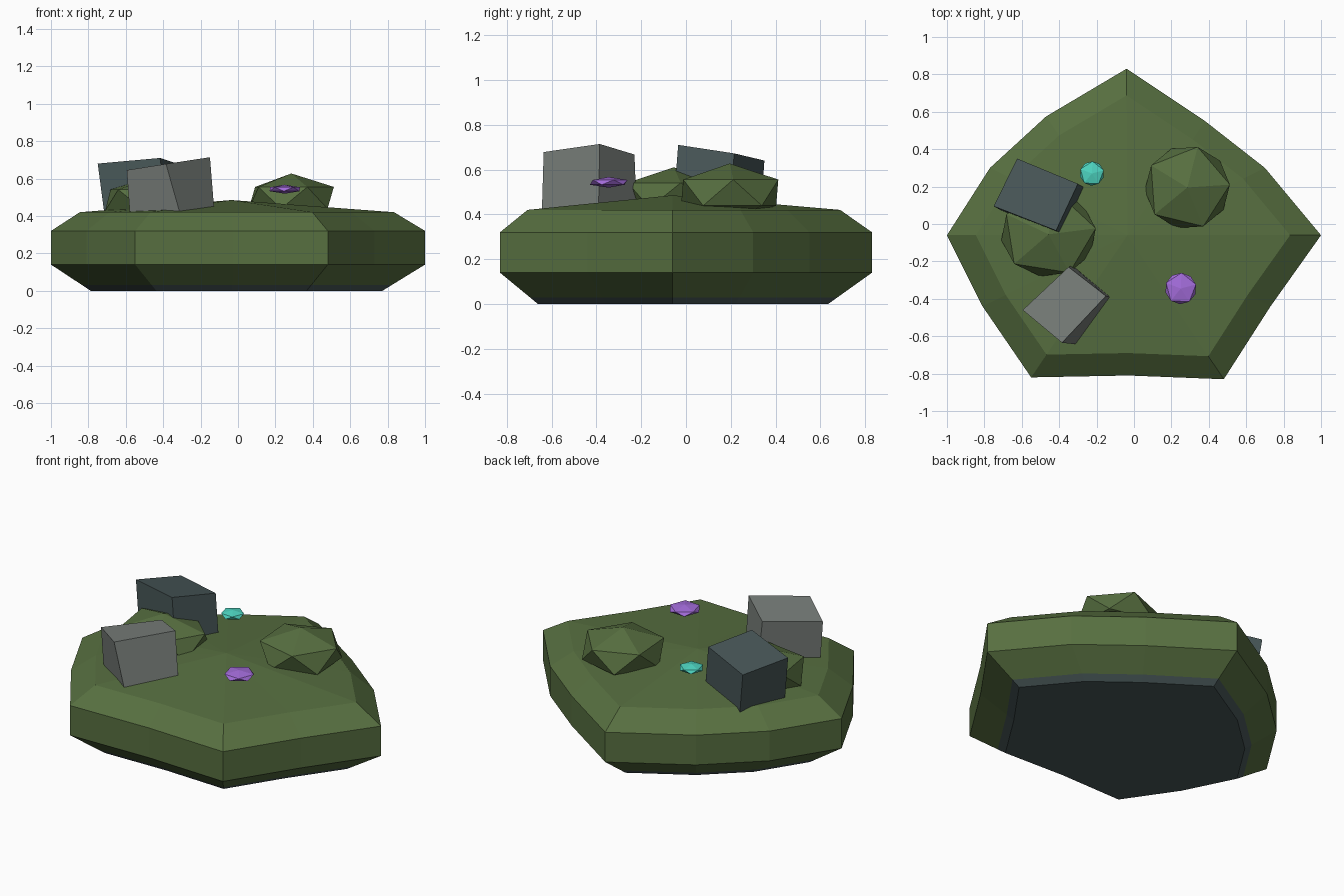
import bpy, bmesh, math
from mathutils import Vector, Matrix

if "Cube" in bpy.data.objects:
    bpy.data.objects.remove(bpy.data.objects["Cube"])


def material(name, rgb):
    def lin(v):
        v /= 255
        return v / 12.92 if v <= 0.04045 else ((v + 0.055) / 1.055) ** 2.4
    m = bpy.data.materials.new(name)
    m.diffuse_color = (*[lin(c) for c in rgb], 1)
    m.use_nodes = True
    m.node_tree.nodes["Principled BSDF"].inputs["Base Color"].default_value = m.diffuse_color
    return m


MOSS = material("moss green", (87, 111, 64))
SLATE = material("dark slate", (72, 87, 88))
GREY = material("stone grey", (120, 126, 122))
PURPLE = material("purple", (163, 108, 218))
TEAL = material("teal", (78, 214, 194))


def finish(bm, name, *mats):
    bmesh.ops.recalc_face_normals(bm, faces=bm.faces)
    me = bpy.data.meshes.new(name)
    bm.to_mesh(me)
    bm.free()
    for m in mats:
        me.materials.append(m)
    ob = bpy.data.objects.new(name, me)
    bpy.context.collection.objects.link(ob)
    return ob


# Island: one outline scaled into stacked rings, domed top, slate underside
OUTLINE = [(-1, -.06), (-.81, -.44), (-.55, -.82), (-.03, -.81), (.48, -.83), (.73, -.44),
           (1, -.06), (.70, .30), (.38, .55), (-.04, .83), (-.47, .575), (-.77, .30)]
CX, CY = -.035, -.06
RINGS = [(0, .78), (.03, .827), (.14, 1), (.32, 1), (.42, .84)]


def island():
    bm = bmesh.new()
    rings = [[bm.verts.new((CX + (x - CX) * s, CY + (y - CY) * s, z)) for x, y in OUTLINE]
             for z, s in RINGS]
    n = len(OUTLINE)
    bm.faces.new(rings[0]).material_index = 1
    for level, (a, b) in enumerate(zip(rings, rings[1:])):
        for i in range(n):
            j = (i + 1) % n
            f = bm.faces.new((a[i], a[j], b[j], b[i]))
            f.material_index = 1 if level == 0 else 0
    peak = bm.verts.new((CX, CY, .485))
    for i in range(n):
        bm.faces.new((rings[-1][i], rings[-1][(i + 1) % n], peak))
    finish(bm, "island", MOSS, SLATE)


# Boulders: skewed boxes from top corners and the offset down to each bottom corner
def boulder(name, top, drops, mat):
    bm = bmesh.new()
    t = [bm.verts.new(p) for p in top]
    b = [bm.verts.new(Vector(p) + Vector(d)) for p, d in zip(top, drops)]
    bm.faces.new(t)
    bm.faces.new(b[::-1])
    for i in range(4):
        j = (i + 1) % 4
        bm.faces.new((t[i], b[i], b[j], t[j]))
    finish(bm, name, mat)


# Mounds and crystals: flattened icosahedra
def lump(name, loc, size, turn, mat):
    bm = bmesh.new()
    bmesh.ops.create_icosphere(bm, subdivisions=1, radius=1)
    m = (Matrix.Translation(loc) @ Matrix.Diagonal((*size, 1))
         @ Matrix.Rotation(math.radians(turn), 4, 'Z'))
    bmesh.ops.transform(bm, matrix=m, verts=bm.verts)
    finish(bm, name, mat)


island()
boulder("light_boulder",
        [(-.595, -.46, .645), (-.385, -.635, .678), (-.15, -.385, .714), (-.35, -.23, .667)],
        [(.017, 0, -.235), (.075, -.008, -.265), (.022, -.005, -.27), (.02, .01, -.25)], GREY)
boulder("dark_boulder",
        [(-.75, .095, .68), (-.417, -.035, .71), (-.30, .215, .672), (-.625, .35, .64)],
        [(.035, -.02, -.265)] * 4, SLATE)
lump("right_mound", (.285, .195, .497), (.255, .25, .13), 4, MOSS)
lump("left_mound", (-.457, -.055, .485), (.285, .255, .125), 8, MOSS)
lump("purple_crystal", (.25, -.345, .543), (.094, .094, .024), 15, PURPLE)
lump("teal_crystal", (-.225, .27, .547), (.073, .073, .022), 15, TEAL)
